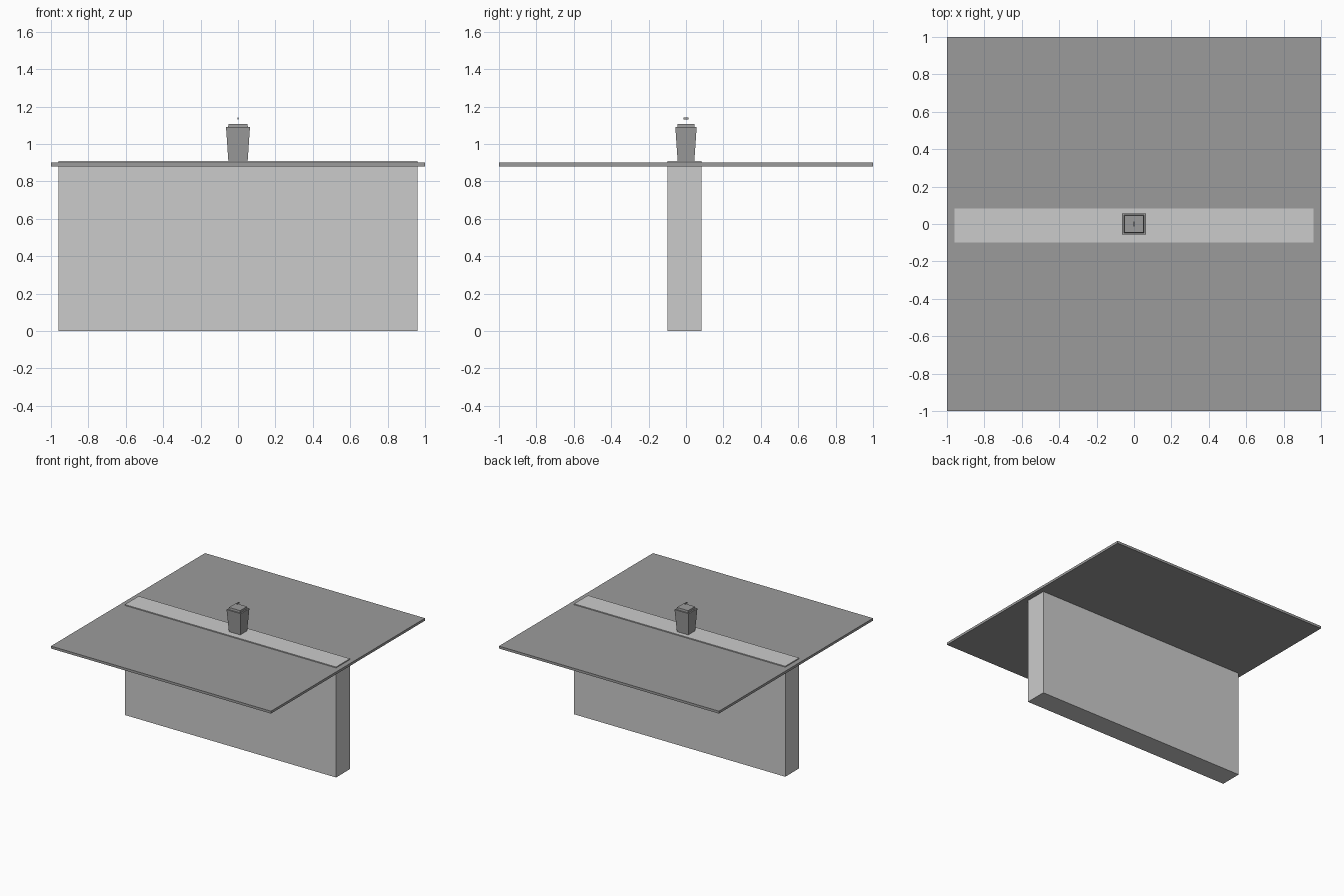
import bpy, bmesh

if "Cube" in bpy.data.objects:
    bpy.data.objects.remove(bpy.data.objects["Cube"])

dark = bpy.data.materials.new("dark_grey")
dark.diffuse_color = (0.33, 0.33, 0.33, 1)
dark.use_nodes = True
dark.node_tree.nodes["Principled BSDF"].inputs["Base Color"].default_value = dark.diffuse_color


def frustum(name, bottom, top, z0, z1, y=0.0, mat=None):
    """Four-sided block; bottom and top are (half x, half y)."""
    bm = bmesh.new()
    bmesh.ops.create_cube(bm, size=2)
    for v in bm.verts:
        hx, hy = top if v.co.z > 0 else bottom
        v.co = (v.co.x * hx, v.co.y * hy + y, z1 if v.co.z > 0 else z0)
    mesh = bpy.data.meshes.new(name)
    bm.to_mesh(mesh)
    bm.free()
    if mat:
        mesh.materials.append(mat)
    obj = bpy.data.objects.new(name, mesh)
    bpy.context.collection.objects.link(obj)
    return obj


def box(name, half, z0, z1, y=0.0, mat=None):
    return frustum(name, half, half, z0, z1, y, mat)


# Upright wall, poking slightly through the slab
box("wall", (0.96, 0.09), 0.0, 0.908, y=-0.008)

# Thin horizontal slab
box("slab", (1.0, 1.0), 0.88, 0.90, mat=dark)

# Lantern: flared body, small lid and thin floating handle tab
frustum("lantern_body", (0.051, 0.044), (0.064, 0.057), 0.90, 1.09, mat=dark)
frustum("lantern_lid", (0.053, 0.047), (0.051, 0.045), 1.088, 1.107, mat=dark)
box("handle_tab", (0.003, 0.013), 1.132, 1.143, mat=dark)
